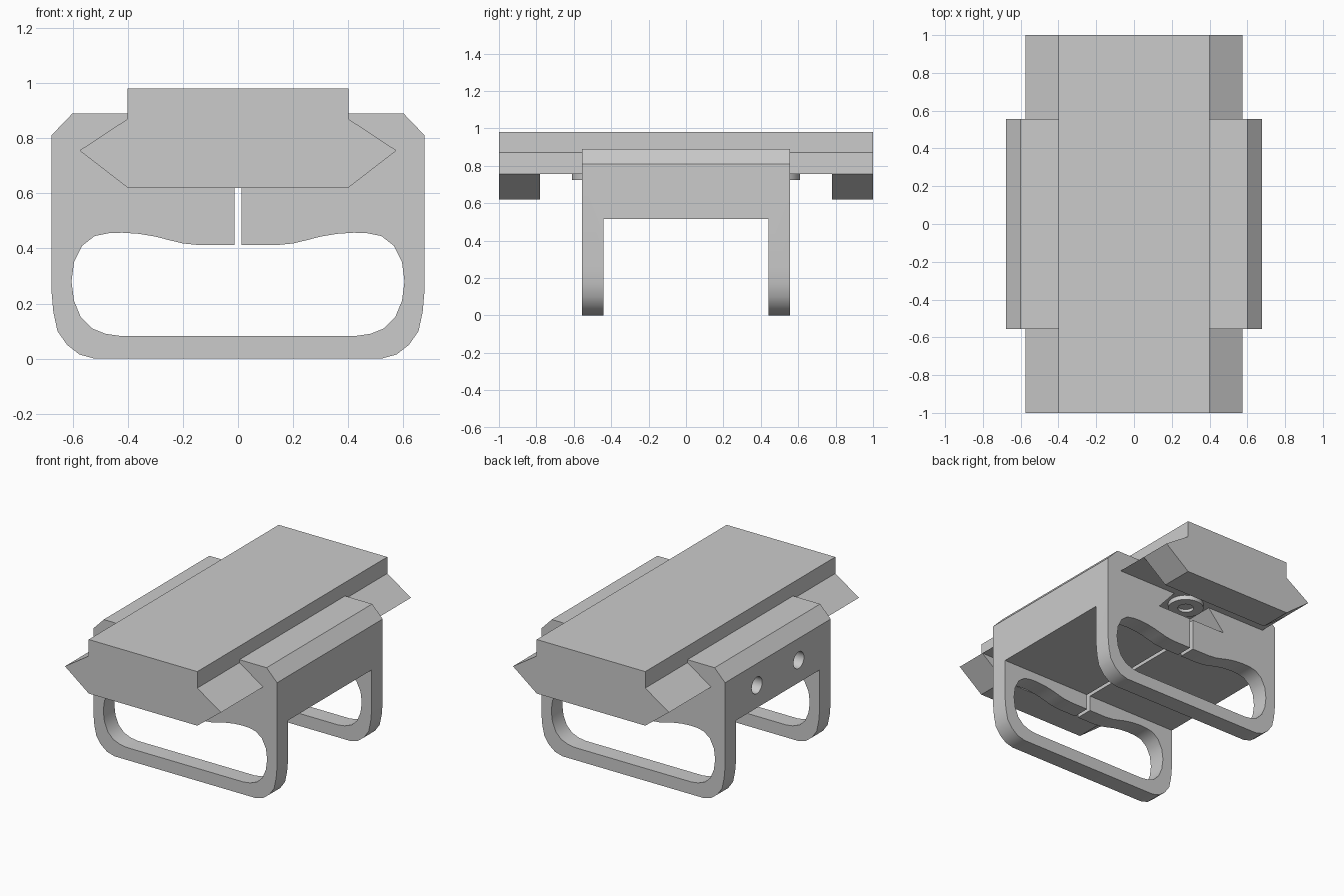
import bpy
import bmesh
from mathutils import Matrix
from math import pi, radians

cube = bpy.data.objects.get("Cube")
if cube:
    bpy.data.objects.remove(cube, do_unlink=True)

grey = bpy.data.materials.new("plain grey")
grey.use_nodes = True
COLOUR = (0.6, 0.6, 0.6, 1)
grey.diffuse_color = COLOUR
grey.node_tree.nodes["Principled BSDF"].inputs["Base Color"].default_value = COLOUR


def make_object(name, bm):
    bmesh.ops.recalc_face_normals(bm, faces=bm.faces)
    mesh = bpy.data.meshes.new(name)
    bm.to_mesh(mesh)
    bm.free()
    mesh.materials.append(grey)
    obj = bpy.data.objects.new(name, mesh)
    bpy.context.collection.objects.link(obj)
    return obj


def prism(name, half, reach):
    """Extrude a half outline (x, z), mirrored in x, along y from -reach to reach."""
    outline = half + [(-x, z) for x, z in reversed(half)]
    bm = bmesh.new()
    face = bm.faces.new([bm.verts.new((x, -reach, z)) for x, z in outline])
    moved = bmesh.ops.extrude_face_region(bm, geom=[face])["geom"]
    verts = [v for v in moved if isinstance(v, bmesh.types.BMVert)]
    bmesh.ops.translate(bm, verts=verts, vec=(0, 2 * reach, 0))
    return make_object(name, bm)


def cylinder(name, radius, depth, location, along_x=False):
    bm = bmesh.new()
    turn = Matrix.Rotation(pi / 2 if along_x else 0, 4, "Y")
    bmesh.ops.create_cone(bm, cap_ends=True, segments=32, radius1=radius, radius2=radius,
                          depth=depth, matrix=Matrix.Translation(location) @ turn)
    return make_object(name, bm)


def cut(obj, cutters):
    """Subtract the cutters, bake the result and remove the helpers."""
    for cutter in cutters:
        cutter.hide_render = True
        mod = obj.modifiers.new("cut", "BOOLEAN")
        mod.operation = "DIFFERENCE"
        mod.solver = "EXACT"
        mod.object = cutter
    graph = bpy.context.evaluated_depsgraph_get()
    baked = bpy.data.meshes.new_from_object(obj.evaluated_get(graph))
    obj.modifiers.clear()
    obj.data = baked
    for cutter in cutters:
        bpy.data.objects.remove(cutter, do_unlink=True)


def smooth(obj):
    bpy.ops.object.select_all(action="DESELECT")
    obj.select_set(True)
    bpy.context.view_layer.objects.active = obj
    bpy.ops.object.shade_smooth_by_angle(angle=radians(32))


# Clamp: rounded foot, chamfered jaws, V channel, screw tunnel, slit and grip opening
foot = [(.52, 0), (.575, .015), (.62, .05), (.655, .10), (.67, .17), (.677, .25)]
jaw = [(.677, .81), (.6, .89), (.4, .89), (.4, .87), (.575, .755)]
tunnel = [(.14, .755), (.26, .62), (.012, .62), (.012, .412)]
grip = [(.14, .412), (.2, .418), (.25, .43), (.3, .443), (.36, .453), (.42, .457),
        (.47, .455), (.52, .445), (.565, .41), (.595, .35), (.604, .28), (.595, .21),
        (.57, .15), (.53, .11), (.48, .09), (.43, .083)]
clamp = prism("clamp_body", foot + jaw + tunnel + grip, .556)

# Space between the two grip loops, and the cross bolt holes on one side
space = prism("loop_gap_cutter", [(1, -.1), (1, .515)], .44)
bolts = [cylinder("bolt_hole_cutter", .055, 1.2, (-.25, y, .665), True) for y in (-.22, .22)]
cut(clamp, [space] + bolts)
smooth(clamp)

# Rail: dovetail bar, undercut between its two end blocks
rail = prism("dovetail_rail", [(.4, .62), (.575, .755), (.4, .87), (.4, .98)], 1)
undercut = prism("undercut_cutter", [(1, .4), (1, .755)], .78)
cut(rail, [undercut])
smooth(rail)

# Screw collars under the rail
for side, y in (("front", -.5), ("back", .5)):
    collar = cylinder(side + "_screw_collar", .11, .04, (0, y, .745))
    cut(collar, [cylinder("collar_hole_cutter", .05, .04, (0, y, .725))])
    smooth(collar)
